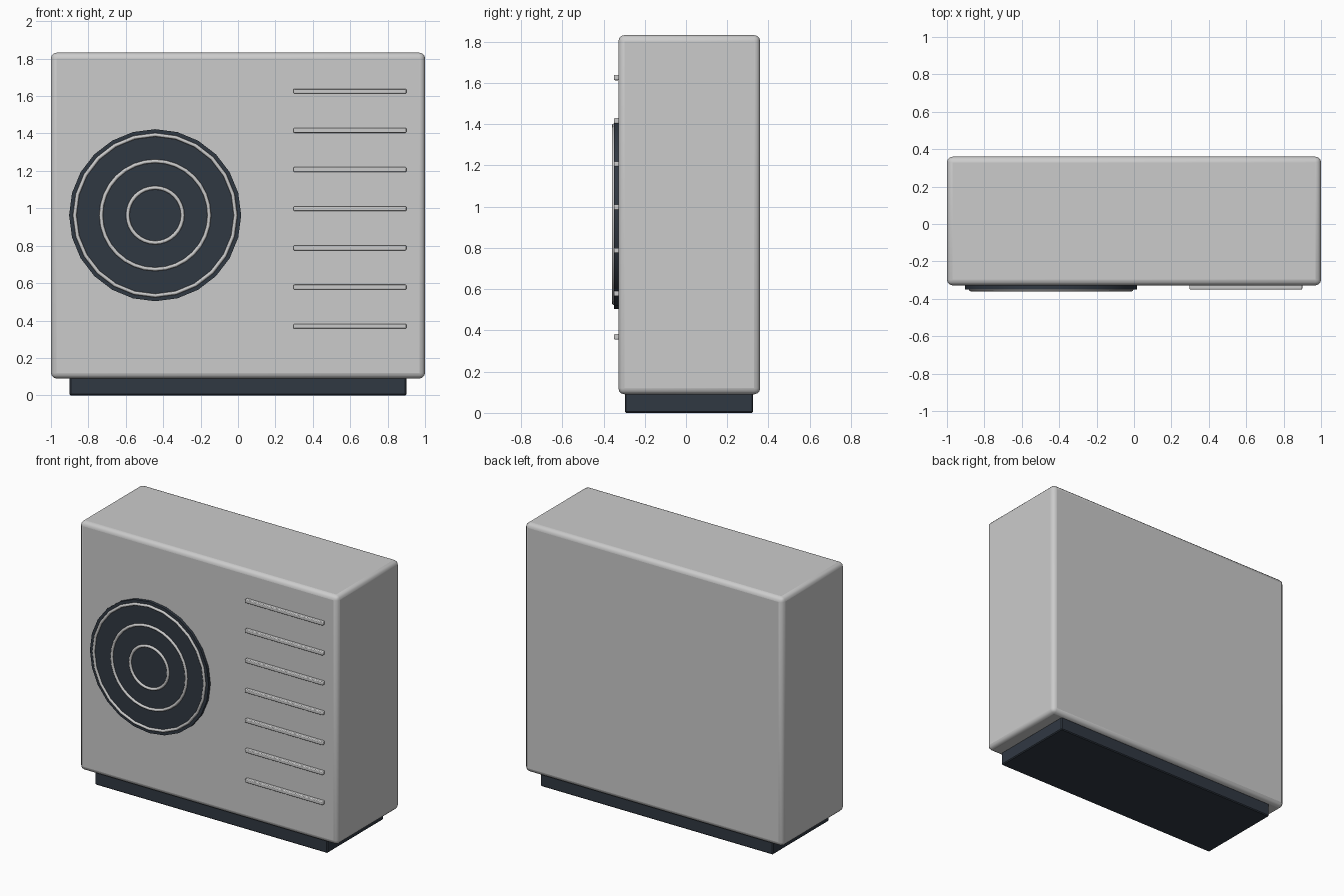
import bpy, math

if "Cube" in bpy.data.objects:
    bpy.data.objects.remove(bpy.data.objects["Cube"])

dark = bpy.data.materials.new("dark_slate")
dark.diffuse_color = (0.03, 0.04, 0.055, 1)
dark.use_nodes = True
dark.node_tree.nodes["Principled BSDF"].inputs["Base Color"].default_value = dark.diffuse_color


def box(name, lo, hi, bevel, segments, mat=None):
    """Bevelled box spanning the corners lo and hi."""
    bpy.ops.mesh.primitive_cube_add(size=1, location=[(a + b) / 2 for a, b in zip(lo, hi)])
    ob = bpy.context.object
    ob.name = name
    ob.scale = [b - a for a, b in zip(lo, hi)]
    bpy.ops.object.transform_apply(location=False, rotation=False, scale=True)
    mod = ob.modifiers.new("Bevel", 'BEVEL')
    mod.width, mod.segments = bevel, segments
    if segments > 1:
        bpy.ops.object.shade_smooth_by_angle(angle=math.radians(35))
    if mat:
        ob.data.materials.append(mat)
    return ob


# Cabinet and plinth
box("cabinet", (-1, -0.328, 0.09), (1, 0.36, 1.832), 0.03, 3)
box("plinth", (-0.9, -0.297, 0), (0.9, 0.325, 0.095), 0.006, 1, dark)

# Fan opening on the front
fan_x, fan_z = -0.443, 0.963
facing = (math.radians(90), 0, 0)
bpy.ops.mesh.primitive_cylinder_add(vertices=24, radius=0.46, depth=0.03,
                                    location=(fan_x, -0.334, fan_z), rotation=facing)
disc = bpy.context.object
disc.name = "fan_disc"
disc.data.materials.append(dark)
bpy.ops.object.shade_smooth_by_angle(angle=math.radians(35))

# Concentric guard rings
for i, radius in enumerate((0.147, 0.289, 0.43)):
    bpy.ops.mesh.primitive_torus_add(major_radius=radius, minor_radius=0.01,
                                     major_segments=24 if i == 2 else 32, minor_segments=8,
                                     location=(fan_x, -0.35, fan_z), rotation=facing)
    bpy.context.object.name = f"guard_ring_{i + 1}"
    bpy.ops.object.shade_smooth_by_angle(angle=math.radians(60))

# Vent slats
for i in range(7):
    z = 0.369 + i * 0.2095
    box(f"vent_slat_{i + 1}", (0.297, -0.35, z - 0.013), (0.9, -0.324, z + 0.013), 0.005, 2)
